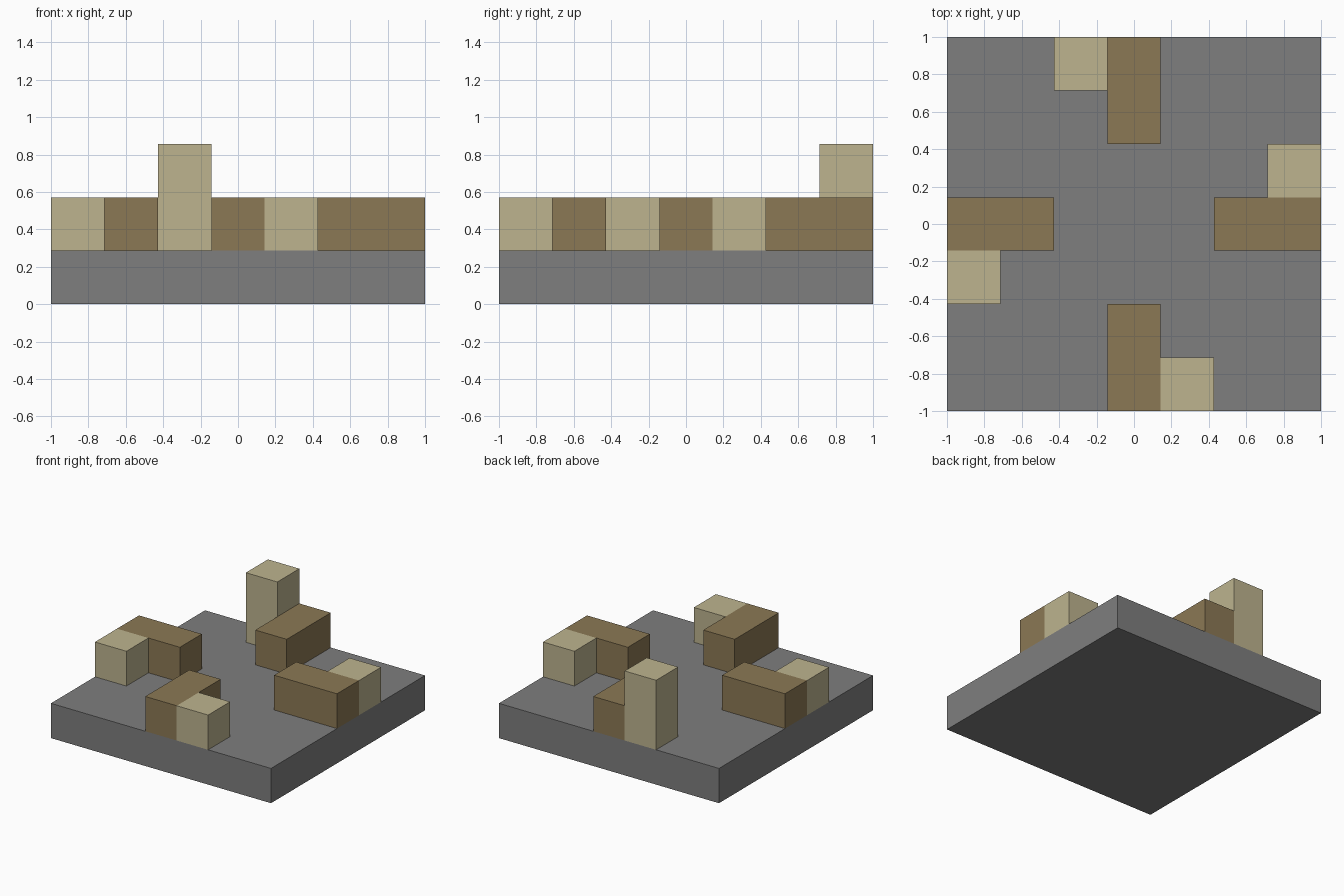
import bpy
from mathutils import Matrix, Vector
from math import radians

if "Cube" in bpy.data.objects:
    bpy.data.objects.remove(bpy.data.objects["Cube"])

U = 2 / 7  # one block unit


def material(name, rgb):
    mat = bpy.data.materials.new(name)
    mat.use_nodes = True
    color = (*rgb, 1)
    mat.diffuse_color = color
    mat.node_tree.nodes["Principled BSDF"].inputs["Base Color"].default_value = color
    return mat


stone = material("stone_grey", (0.21, 0.21, 0.21))
wood = material("dark_wood", (0.26, 0.19, 0.09))
pale = material("pale_wood", (0.51, 0.455, 0.275))


def block(name, low, high, mat, turn=0):
    """Box between two corners in block units, turned about the model's centre."""
    low, high = Vector(low) * U, Vector(high) * U
    bpy.ops.mesh.primitive_cube_add(size=1)
    obj = bpy.context.object
    obj.name = name
    place = Matrix.Translation((low + high) / 2) @ Matrix.Diagonal((*(high - low), 1))
    obj.data.transform(Matrix.Rotation(radians(turn), 4, "Z") @ place)
    obj.data.materials.append(mat)


# Square slab
block("base_slab", (-3.5, -3.5, 0), (3.5, 3.5, 1), stone)

# One beam with a post beside it on each side; the back post is taller
for i, side in enumerate(("front", "left", "back", "right")):
    top = 3 if side == "back" else 2
    block(side + "_beam", (-0.5, -3.5, 1), (0.5, -1.5, 2), wood, 90 * i)
    block(side + "_post", (0.5, -3.5, 1), (1.5, -2.5, top), pale, 90 * i)
